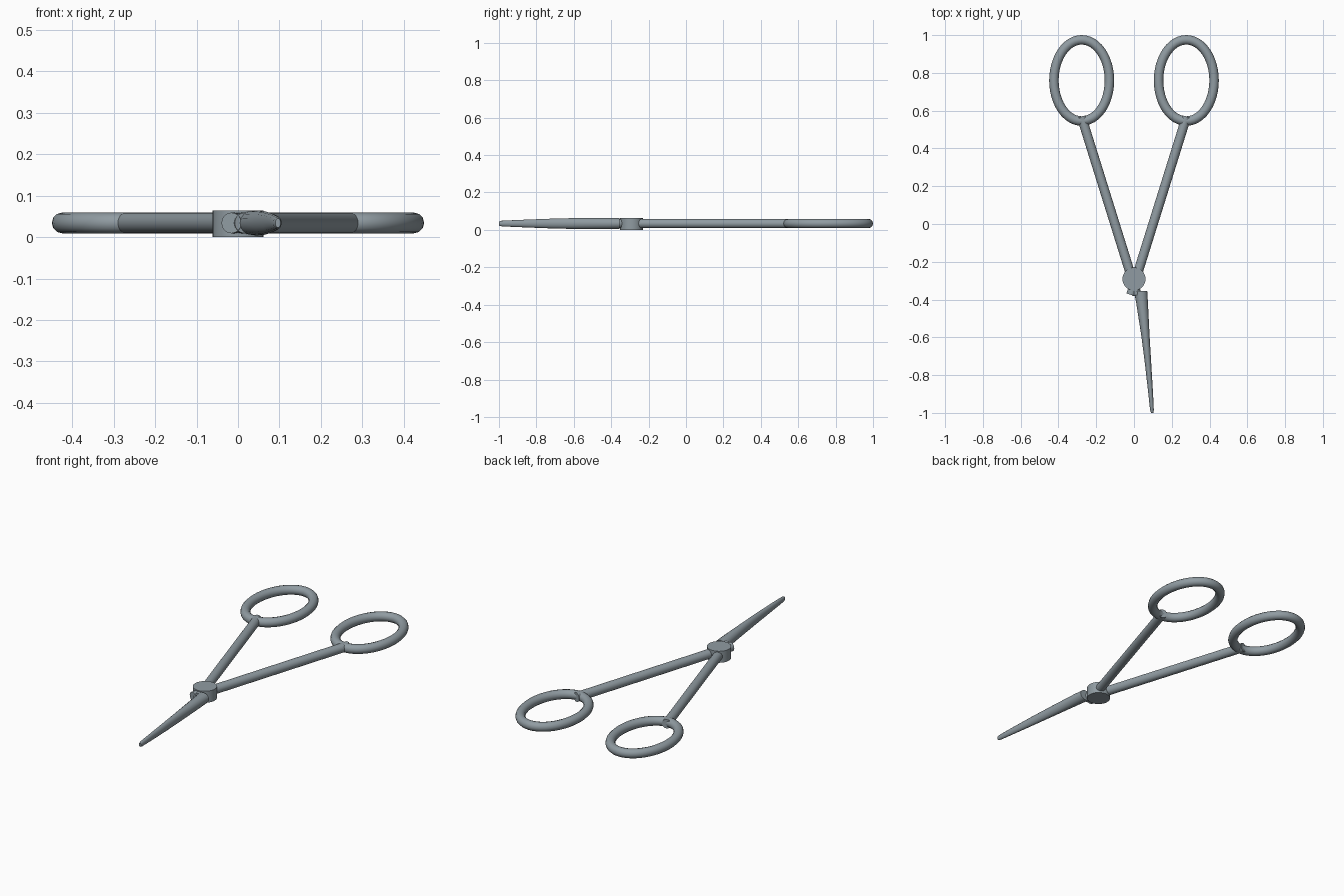
import bpy, bmesh
from math import sin, cos, pi
from mathutils import Vector

cube = bpy.data.objects.get("Cube")
if cube:
    bpy.data.objects.remove(cube, do_unlink=True)

steel = bpy.data.materials.new("grey_steel")
steel.use_nodes = True
colour = (0.28, 0.33, 0.36, 1)
steel.diffuse_color = colour
steel.node_tree.nodes["Principled BSDF"].inputs["Base Color"].default_value = colour

MID = 0.034   # height of the centre plane
TUBE = 0.025  # radius of rods and finger rings


def loft(name, rings, closed=False):
    """Skin a list of point rings; cap the ends unless it closes on itself."""
    bm = bmesh.new()
    loops = [[bm.verts.new(p) for p in ring] for ring in rings]
    pairs = list(zip(loops, loops[1:]))
    if closed:
        pairs.append((loops[-1], loops[0]))
    else:
        bm.faces.new(loops[0])
        bm.faces.new(loops[-1])
    for a, b in pairs:
        for i in range(len(a)):
            j = (i + 1) % len(a)
            bm.faces.new((a[i], a[j], b[j], b[i]))
    bmesh.ops.recalc_face_normals(bm, faces=bm.faces)
    mesh = bpy.data.meshes.new(name)
    bm.to_mesh(mesh)
    bm.free()
    obj = bpy.data.objects.new(name, mesh)
    bpy.context.collection.objects.link(obj)
    mesh.materials.append(steel)
    bpy.ops.object.select_all(action='DESELECT')
    obj.select_set(True)
    bpy.context.view_layer.objects.active = obj
    bpy.ops.object.shade_smooth_by_angle(angle=pi / 4)
    return obj


def ellipse(centre, u, v, count=16):
    angles = [2 * pi * i / count for i in range(count)]
    return [centre + u * cos(a) + v * sin(a) for a in angles]


UP = Vector((0, 0, 1))

for side, label in ((1, "left"), (-1, "right")):
    # Oval finger ring
    rings = []
    for i in range(48):
        a = 2 * pi * i / 48
        centre = Vector((side * 0.277 + 0.147 * cos(a), 0.76 + 0.215 * sin(a), MID))
        out = Vector((0.215 * cos(a), 0.147 * sin(a), 0)).normalized()
        rings.append(ellipse(centre, out * TUBE, UP * TUBE, 12))
    loft(label + "_finger_ring", rings, closed=True)

    # Straight rod, crossing under the pivot
    start = Vector((side * 0.278, 0.568, MID))
    end = Vector((side * -0.016, -0.375, MID))
    across = (end - start).cross(UP).normalized()
    loft(label + "_handle_rod",
         [ellipse(p, across * TUBE, UP * TUBE) for p in (start, end)])

# Pivot disc
loft("pivot", [ellipse(Vector((0, -0.291, z)), Vector((0.061, 0, 0)),
                       Vector((0, 0.061, 0)), 32) for z in (0, 0.064)])

# Closed jaws: y, left edge, right edge, half height
sections = [
    (-0.355, 0.000, 0.070, 0.029),
    (-0.42, 0.012, 0.074, 0.030),
    (-0.60, 0.040, 0.083, 0.029),
    (-0.75, 0.059, 0.092, 0.025),
    (-0.90, 0.076, 0.101, 0.019),
    (-0.985, 0.085, 0.105, 0.015),
    (-1.0, 0.090, 0.103, 0.011),
]
loft("closed_jaws", [
    ellipse(Vector(((x0 + x1) / 2, y, MID)), Vector(((x1 - x0) / 2, 0, 0)), UP * h)
    for y, x0, x1, h in sections])
